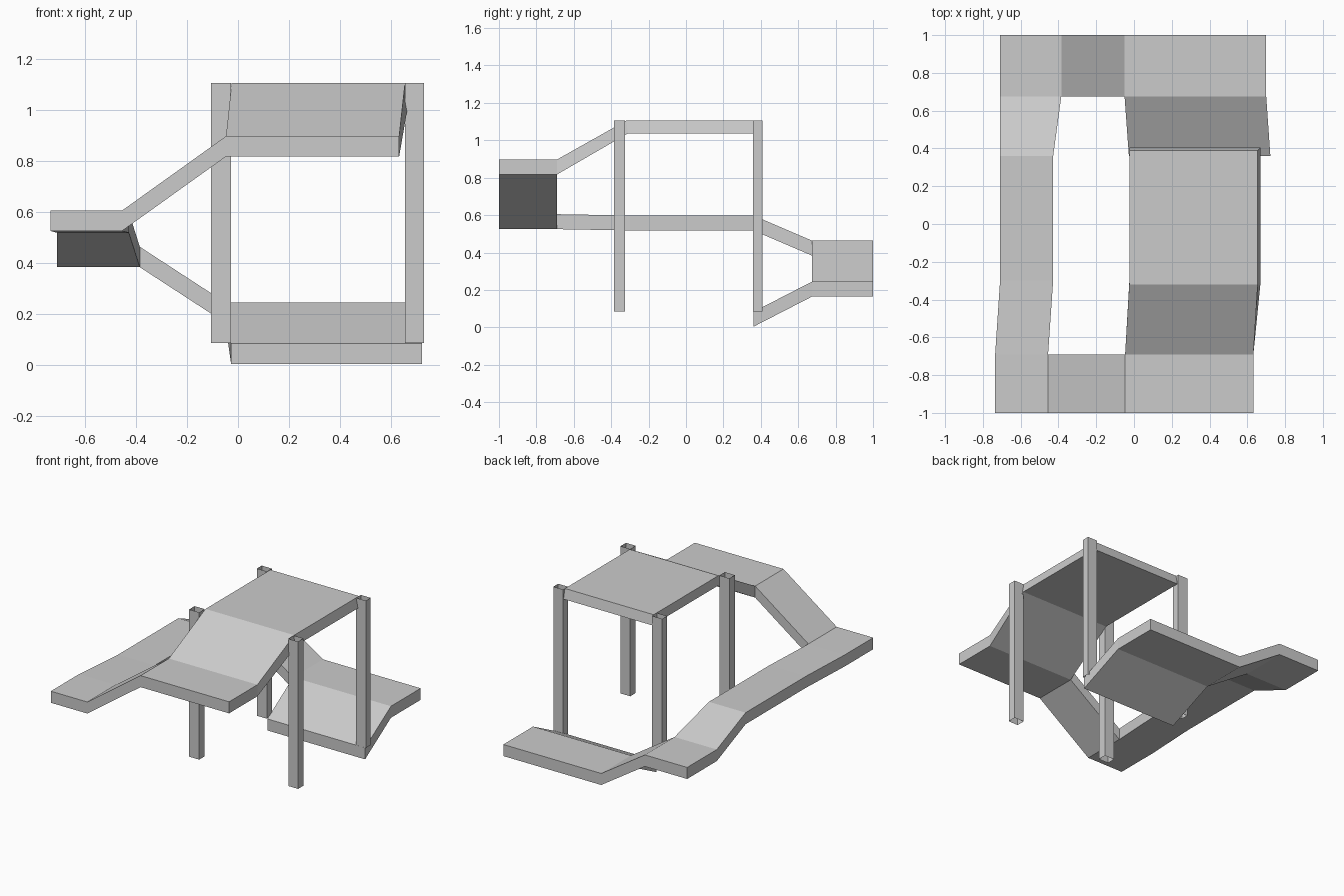
import bpy

THICK = 0.08


def add_mesh(name, verts, faces):
    mesh = bpy.data.meshes.new(name)
    mesh.from_pydata(verts, [], faces)
    mesh.update()
    obj = bpy.data.objects.new(name, mesh)
    bpy.context.collection.objects.link(obj)
    return obj


def slab(name, top, quads, bottom):
    """Close a sheet of counter-clockwise quads with an underside and side walls."""
    n = len(top)
    faces = list(quads) + [tuple(i + n for i in reversed(q)) for q in quads]
    edges = {(q[i], q[(i + 1) % 4]) for q in quads for i in range(4)}
    for a, b in sorted(edges):
        if (b, a) not in edges:
            faces.append((b, a, a + n, b + n))
    return add_mesh(name, top + bottom, faces)


# Winding walkway: platform, ramps and landings, from the top end to the low end
top = [
    (-0.025, 0.39, 1.105), (0.655, 0.39, 1.105),       # 0-1 platform back
    (-0.025, -0.32, 1.105), (0.655, -0.32, 1.105),     # 2-3 platform front
    (-0.047, -0.69, 0.897), (0.632, -0.69, 0.897),     # 4-7 front landing
    (-0.047, -1.0, 0.897), (0.632, -1.0, 0.897),
    (-0.455, -0.69, 0.605), (-0.735, -0.69, 0.605),    # 8-11 front left landing
    (-0.455, -1.0, 0.605), (-0.735, -1.0, 0.605),
    (-0.428, -0.30, 0.598), (-0.709, -0.30, 0.598),    # 12-15 left walk
    (-0.428, 0.36, 0.598), (-0.709, 0.36, 0.598),
    (-0.385, 0.675, 0.463), (-0.709, 0.675, 0.463),    # 16-19 back left landing
    (-0.385, 1.0, 0.463), (-0.709, 1.0, 0.463),
    (-0.05, 0.675, 0.245), (0.70, 0.675, 0.245),       # 20-23 back landing
    (-0.05, 1.0, 0.245), (0.70, 1.0, 0.245),
    (-0.027, 0.36, 0.083), (0.722, 0.36, 0.083),       # 24-25 foot of last ramp
]
quads = [
    (0, 2, 3, 1), (2, 4, 5, 3), (4, 6, 7, 5),
    (8, 10, 6, 4), (9, 11, 10, 8),
    (13, 9, 8, 12), (15, 13, 12, 14), (17, 15, 14, 16),
    (19, 17, 16, 18), (18, 16, 20, 22), (22, 20, 21, 23), (20, 24, 25, 21),
]
bottom = [(x, y, z - THICK) for x, y, z in top]
# Platform underside flares slightly at the right and back
bottom[0] = (-0.025, 0.405, 1.037)
bottom[1] = (0.67, 0.405, 1.037)
bottom[2] = (-0.025, -0.31, 1.037)
bottom[3] = (0.67, -0.31, 1.037)
slab("walkway", top, quads, bottom)

# Four posts: square tubes open at both ends
for side, x0, x1 in (("left", -0.105, -0.028), ("right", 0.655, 0.73)):
    for end, y0, y1 in (("front", -0.385, -0.325), ("back", 0.357, 0.41)):
        ring = [(x0, y0), (x1, y0), (x1, y1), (x0, y1)]
        verts = [(x, y, z) for z in (0.085, 1.105) for x, y in ring]
        sides = [(i, (i + 1) % 4, (i + 1) % 4 + 4, i + 4) for i in range(4)]
        add_mesh(f"{end}_{side}_post", verts, sides)
